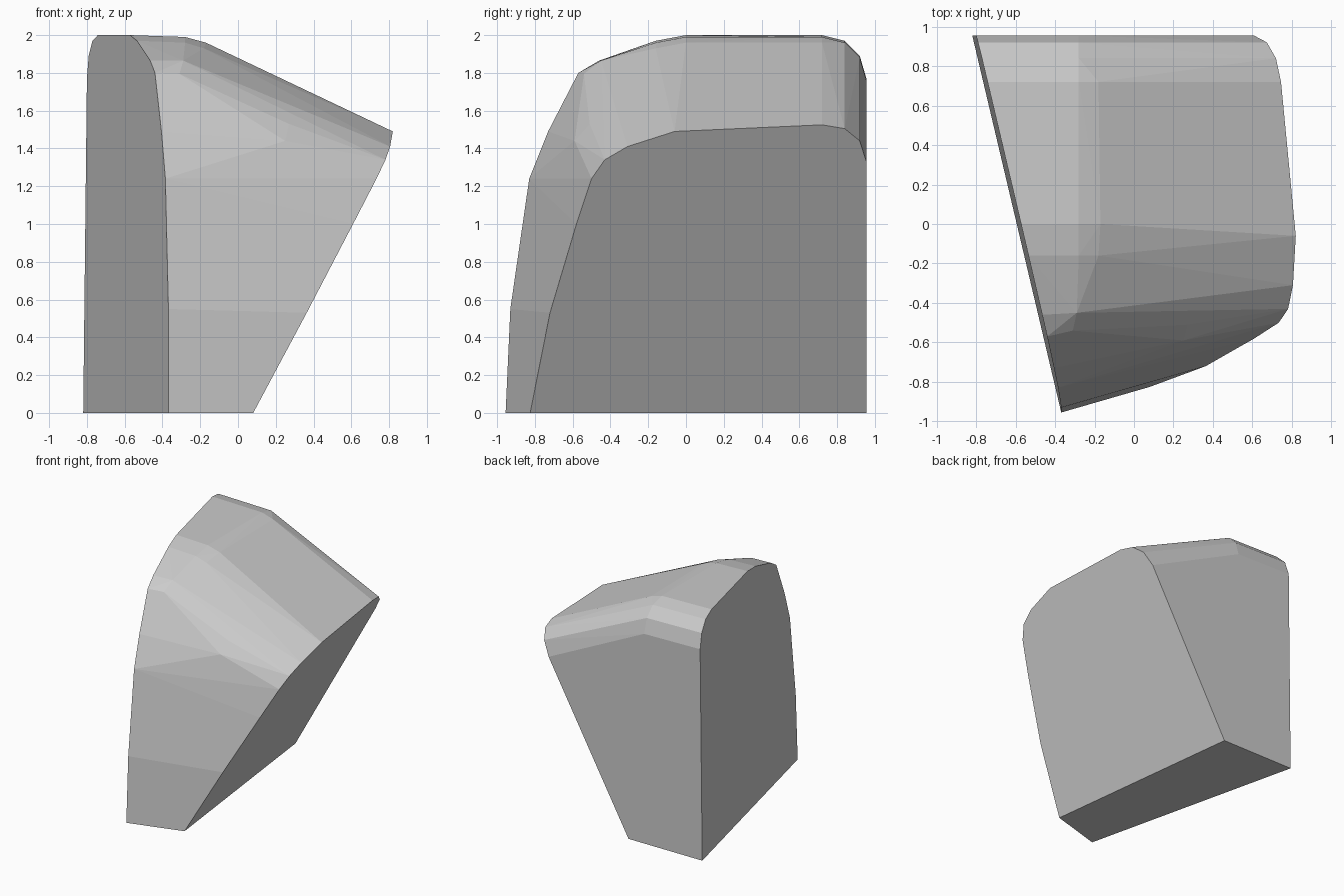
import bpy, bmesh

if "Cube" in bpy.data.objects:
    bpy.data.objects.remove(bpy.data.objects["Cube"])

# Side outlines as (y, z); each lies on a slanted plane that gives x
left = [(-0.955, 0), (-0.93, 0.55), (-0.83, 1.24), (-0.73, 1.49), (-0.57, 1.80),
        (-0.46, 1.865), (-0.16, 1.97), (0, 2.0), (0.72, 2.0), (0.84, 1.97),
        (0.92, 1.89), (0.955, 1.77), (0.955, 0)]
right = [(-0.825, 0), (-0.72, 0.53), (-0.58, 1.0), (-0.50, 1.24), (-0.43, 1.34),
         (-0.31, 1.41), (-0.06, 1.49), (0.72, 1.525), (0.84, 1.505),
         (0.92, 1.44), (0.955, 1.33), (0.955, 0)]
# Points along the bend where the rounded top turns downward
bend = [(-0.31, -0.54, 1.795), (-0.29, -0.45, 1.865), (-0.28, -0.16, 1.96),
        (-0.28, 0, 1.99), (-0.28, 0.72, 1.99), (-0.28, 0.84, 1.96),
        (-0.28, 0.92, 1.88), (-0.28, 0.955, 1.76), (-0.18, -0.16, 1.93),
        (-0.17, 0, 1.96), (-0.18, 0.72, 1.96), (0.27, -0.51, 1.53),
        (0.25, -0.59, 1.44)]

points = [(-0.594 - 0.236 * y + 0.011 * z, y, z) for y, z in left]
points += [(-0.019 - 0.121 * y + 0.558 * z, y, z) for y, z in right]
points += bend

# Convex body wrapped around the outlines
bm = bmesh.new()
for p in points:
    bm.verts.new(p)
hull = bmesh.ops.convex_hull(bm, input=bm.verts[:])
inside = {v for v in hull["geom_interior"] + hull["geom_unused"]
          if isinstance(v, bmesh.types.BMVert)}
bmesh.ops.delete(bm, geom=list(inside), context='VERTS')
bmesh.ops.dissolve_limit(bm, angle_limit=0.02, verts=bm.verts[:], edges=bm.edges[:])
bmesh.ops.recalc_face_normals(bm, faces=bm.faces[:])

mesh = bpy.data.meshes.new("wedge_block")
bm.to_mesh(mesh)
bm.free()
block = bpy.data.objects.new("wedge_block", mesh)
bpy.context.collection.objects.link(block)

grey = bpy.data.materials.new("grey")
grey.diffuse_color = (0.6, 0.6, 0.6, 1)
grey.use_nodes = True
grey.node_tree.nodes["Principled BSDF"].inputs["Base Color"].default_value = grey.diffuse_color
mesh.materials.append(grey)
